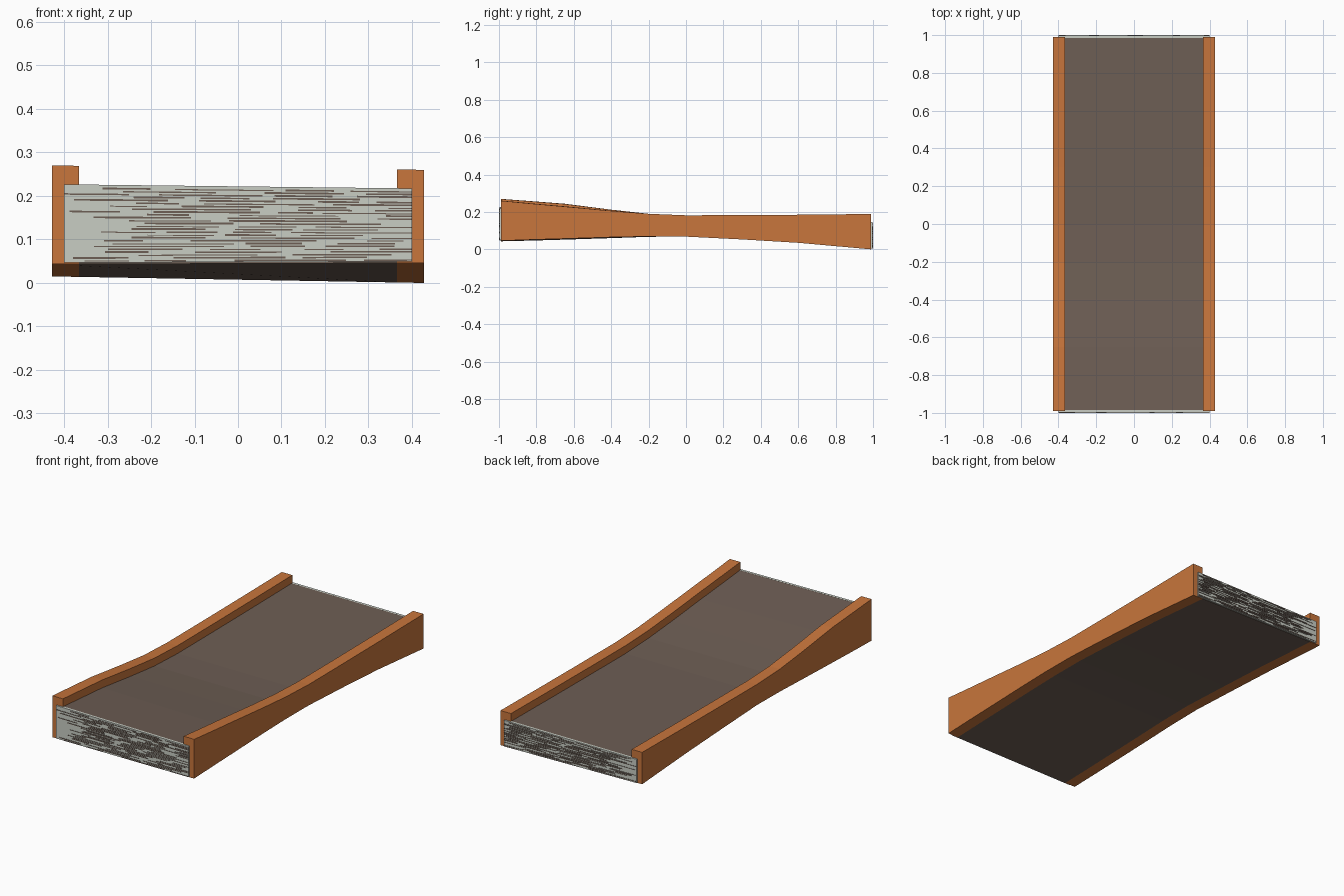
import bpy, bmesh, random

if "Cube" in bpy.data.objects:
    bpy.data.objects.remove(bpy.data.objects["Cube"])
random.seed(4)


def material(name, rgb):
    m = bpy.data.materials.new(name)
    m.use_nodes = True
    m.diffuse_color = (*rgb, 1)
    m.node_tree.nodes["Principled BSDF"].inputs["Base Color"].default_value = (*rgb, 1)
    return m


ORANGE = material("orange", (0.58, 0.18, 0.045))
BROWN = material("brown", (0.155, 0.113, 0.09))
PALE = material("pale grey", (0.58, 0.61, 0.55))

HALF = 0.428      # outer half width
INNER = 0.365     # inner face of the kerbs
LIP = 0.043       # kerb height above the deck

# Long profile: y, bottom left/right side, top left/right side (low x, high x)
STATIONS = [
    (-0.99, 0.043, 0.046, 0.270, 0.260),
    (-0.82, 0.047, 0.052, 0.257, 0.244),
    (-0.65, 0.052, 0.057, 0.244, 0.229),
    (-0.40, 0.060, 0.065, 0.212, 0.206),
    (-0.20, 0.067, 0.069, 0.190, 0.190),
    (0.00, 0.069, 0.068, 0.182, 0.182),
    (0.30, 0.055, 0.053, 0.183, 0.183),
    (0.60, 0.040, 0.035, 0.185, 0.185),
    (0.99, 0.015, 0.000, 0.189, 0.189),
]


def across(a, b, x):
    return a + (b - a) * (x + HALF) / (2 * HALF)


def loft(bm, x0, x1, rows, low=0.0, high=1.0, drop=0.0):
    """Sweep a four-sided section along y, between two fractions of the depth."""
    rings = []
    for y, bl, br, tl, tr in rows:
        ring = []
        for x, f in ((x0, low), (x1, low), (x1, high), (x0, high)):
            b, t = across(bl, br, x), across(tl, tr, x) - drop
            ring.append(bm.verts.new((x, y, b + (t - b) * f)))
        rings.append(ring)
    for r, s in zip(rings, rings[1:]):
        for i in range(4):
            j = (i + 1) % 4
            bm.faces.new((r[i], r[j], s[j], s[i]))
    bm.faces.new(rings[0])
    bm.faces.new(rings[-1])


def finish(name, bm, mat):
    bmesh.ops.recalc_face_normals(bm, faces=bm.faces)
    mesh = bpy.data.meshes.new(name)
    bm.to_mesh(mesh)
    bm.free()
    mesh.materials.append(mat)
    bpy.context.collection.objects.link(bpy.data.objects.new(name, mesh))


# Kerbs along both sides
for name, x0, x1 in (("right_kerb", -HALF, -INNER), ("left_kerb", INNER, HALF)):
    bm = bmesh.new()
    loft(bm, x0, x1, STATIONS)
    finish(name, bm, ORANGE)

# Deck between the kerbs
bm = bmesh.new()
loft(bm, -INNER, INNER, STATIONS, drop=LIP)
finish("deck", bm, BROWN)

# End plates with thin layered streaks
for name, side, row in (("front", -1, STATIONS[0]), ("back", 1, STATIONS[-1])):
    bm = bmesh.new()
    loft(bm, -0.4, 0.4, [(side * y, *row[1:]) for y in (0.985, 0.998)],
         low=0.02, drop=LIP)
    finish(name + "_end_plate", bm, PALE)

    bm = bmesh.new()
    layers = 26
    for i in range(layers):
        x = -0.4 + random.uniform(0, 0.2)
        while x < 0.36:
            end = min(0.4, x + random.uniform(0.08, 0.3))
            f = 0.03 + 0.95 * i / layers
            loft(bm, x, end, [(side * y, *row[1:]) for y in (0.996, 1.0)],
                 low=f, high=f + random.uniform(0.012, 0.024), drop=LIP)
            x = end + random.uniform(0.02, 0.12)
    finish(name + "_end_streaks", bm, BROWN)
